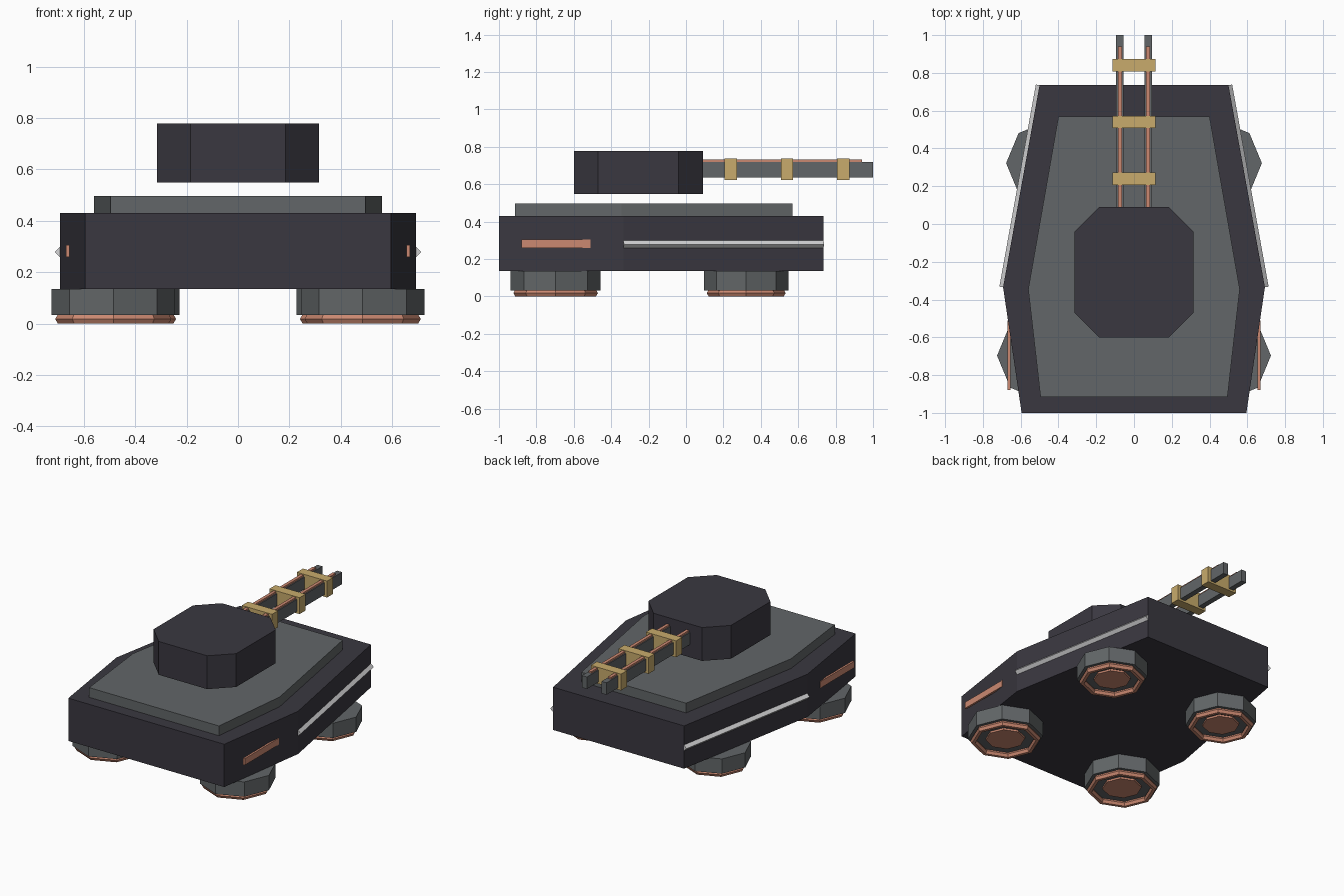
import bpy
import math
from mathutils import Vector

cube = bpy.data.objects.get("Cube")
if cube:
    bpy.data.objects.remove(cube, do_unlink=True)


def material(name, rgb):
    m = bpy.data.materials.new(name)
    m.use_nodes = True
    color = (*rgb, 1.0)
    m.diffuse_color = color
    m.node_tree.nodes["Principled BSDF"].inputs["Base Color"].default_value = color
    return m


DARK = material("dark_armour", (0.042, 0.039, 0.051))
GREY = material("grey_metal", (0.122, 0.133, 0.138))
COPPER = material("copper", (0.60, 0.25, 0.165))
GOLD = material("gold", (0.58, 0.41, 0.15))
SILVER = material("silver", (0.65, 0.65, 0.66))


def prism(name, half, z0, z1, mat):
    """Extrude an outline, given as its +x half from back to front."""
    outline = half + [(-x, y) for x, y in reversed(half)]
    n = len(outline)
    verts = [(x, y, z) for z in (z0, z1) for x, y in outline]
    faces = [tuple(range(n - 1, -1, -1)), tuple(range(n, 2 * n))]
    faces += [(i, (i + 1) % n, (i + 1) % n + n, i + n) for i in range(n)]
    # the outline runs clockwise, so turn the faces outward
    faces = [tuple(reversed(f)) for f in faces]
    mesh = bpy.data.meshes.new(name)
    mesh.from_pydata(verts, [], faces)
    mesh.materials.append(mat)
    ob = bpy.data.objects.new(name, mesh)
    bpy.context.collection.objects.link(ob)
    return ob


def finish(name, mat):
    ob = bpy.context.object
    ob.name = name
    ob.data.materials.append(mat)
    return ob


def box(name, lo, hi, mat):
    lo, hi = Vector(lo), Vector(hi)
    bpy.ops.mesh.primitive_cube_add(size=1, location=(lo + hi) / 2)
    ob = finish(name, mat)
    ob.scale = hi - lo
    return ob


def drum(name, radius, x, y, z0, z1, mat):
    bpy.ops.mesh.primitive_cylinder_add(
        vertices=8, radius=radius, depth=z1 - z0, location=(x, y, (z0 + z1) / 2))
    return finish(name, mat)


def bar(name, a, b, radius, mat):
    """Diamond-section bar between two points."""
    a, b = Vector(a), Vector(b)
    d = b - a
    bpy.ops.mesh.primitive_cylinder_add(
        vertices=4, radius=radius, depth=d.length, location=(a + b) / 2)
    ob = finish(name, mat)
    ob.rotation_euler = (-math.pi / 2, 0, math.atan2(-d.x, d.y))
    return ob


# Hull, deck plate and floating turret
prism("hull", [(0.5, 0.735), (0.693, -0.335), (0.595, -1.0)], 0.135, 0.43, DARK)
prism("deck", [(0.4, 0.57), (0.56, -0.345), (0.495, -0.915)], 0.43, 0.497, GREY)
prism("turret", [(0.185, 0.09), (0.315, -0.04), (0.315, -0.47), (0.185, -0.6)],
      0.548, 0.778, DARK)

# Twin gun rails with copper strips
for side, s in (("left", 1), ("right", -1)):
    x = s * 0.075
    box(side + "_rail", (x - 0.019, 0.05, 0.637), (x + 0.019, 1.0, 0.72), GREY)
    box(side + "_rail_strip", (x - 0.011, 0.05, 0.72), (x + 0.011, 0.94, 0.732), COPPER)

# Brackets holding the rails
for i in range(3):
    y = 0.24 + 0.3 * i
    box(f"bracket_{i + 1}", (-0.115, y - 0.033, 0.624), (0.115, y + 0.033, 0.737), GOLD)

# Side trim and hover pads
for side, s in (("left", 1), ("right", -1)):
    bar(side + "_trim", (s * 0.693, -0.335, 0.279), (s * 0.5, 0.735, 0.279), 0.02, SILVER)
    box(side + "_vent", (s * 0.662 - 0.007, -0.88, 0.26),
        (s * 0.662 + 0.007, -0.51, 0.305), COPPER)
    for end, px, py, r in (("front", 0.485, -0.697, 0.24), ("back", 0.452, 0.322, 0.225)):
        name = f"{end}_{side}_pad"
        x = s * px
        drum(name, r, x, py, 0.033, 0.135, GREY)
        drum(name + "_core", r * 0.52, x, py, 0.02, 0.034, COPPER)
        bpy.ops.mesh.primitive_torus_add(
            major_segments=8, minor_segments=6, major_radius=r - 0.035,
            minor_radius=0.021, location=(x, py, 0.0182))
        finish(name + "_ring", COPPER)
